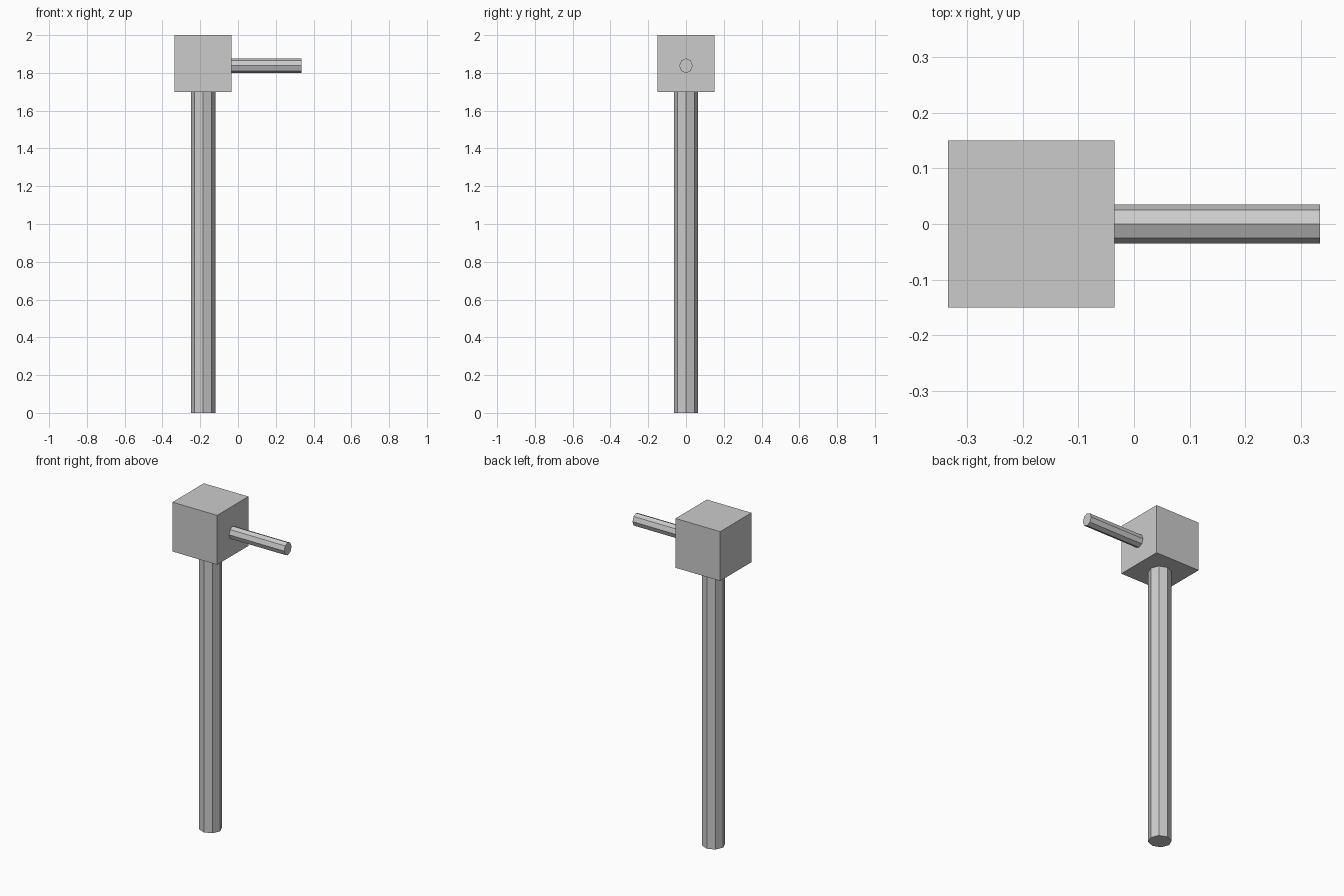
import bpy
from math import pi

if "Cube" in bpy.data.objects:
    bpy.data.objects.remove(bpy.data.objects["Cube"])

HEAD_X = -0.185


def octagon_bar(name, length, location, rotation=(0, 0, 0), scale=(1, 1, 1)):
    """Flat-sided bar with eight sides; the unit radius is set by scale."""
    bpy.ops.mesh.primitive_cylinder_add(vertices=8, radius=1, depth=length,
                                        location=location, rotation=rotation)
    bar = bpy.context.object
    bar.name = name
    bar.scale = scale
    return bar


# Upright post
octagon_bar("post", 1.70, (HEAD_X, 0, 0.85), scale=(0.065, 0.064, 1))

# Cubic head on top of the post
bpy.ops.mesh.primitive_cube_add(size=0.30, location=(HEAD_X, 0, 1.85))
bpy.context.object.name = "head_block"

# Thin spout sticking out of the side of the head
octagon_bar("side_rod", 0.37, (0.15, 0, 1.838), (0, pi / 2, 0),
            (0.039, 0.0355, 1))
